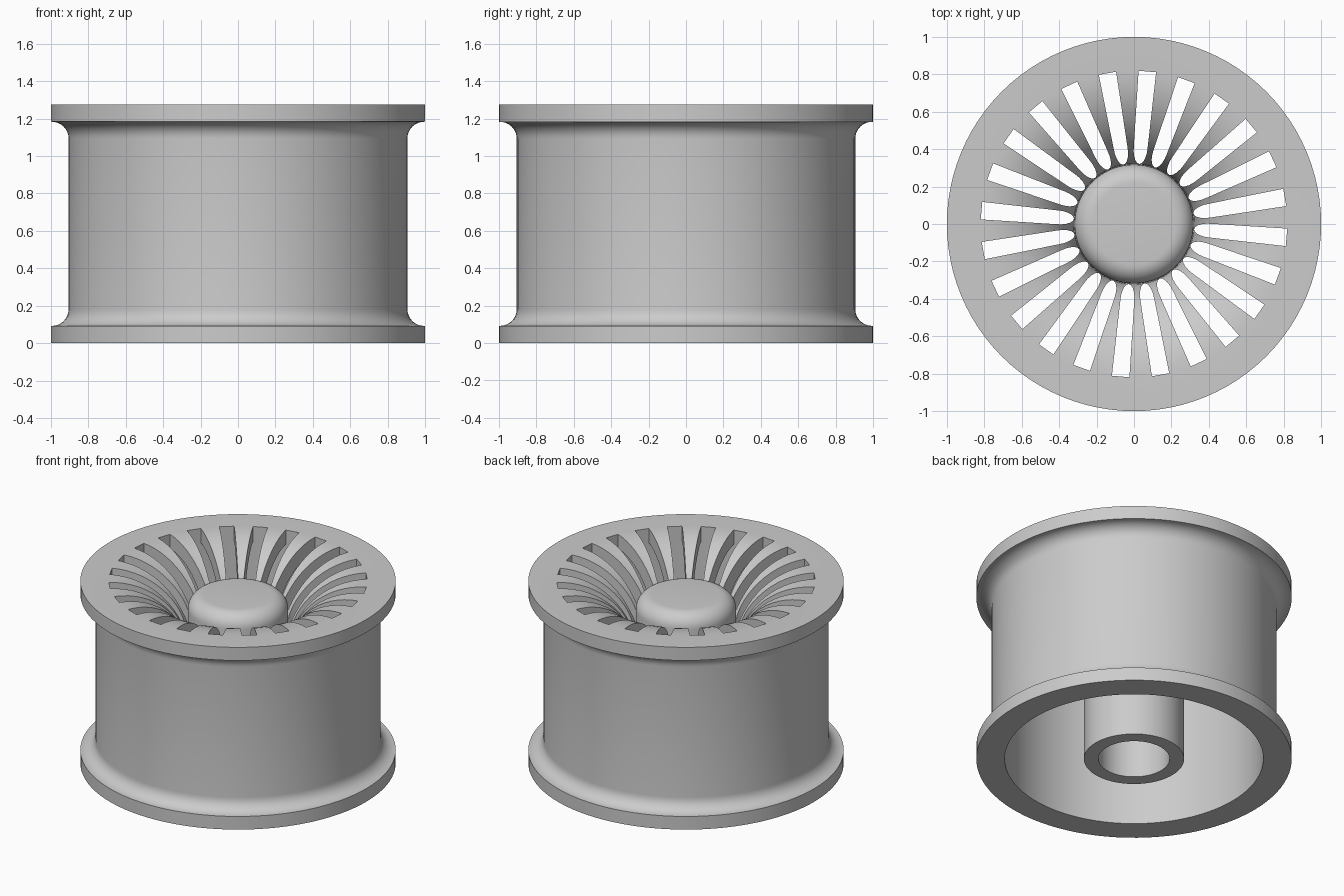
import bpy, bmesh
from math import sin, cos, pi, radians

SEG = 96       # sides of the turned parts
SLOTS = 24     # openings between spokes
TOP = 1.275

if "Cube" in bpy.data.objects:
    bpy.data.objects.remove(bpy.data.objects["Cube"])

metal = bpy.data.materials.new("grey metal")
metal.use_nodes = True
GREY = (0.6, 0.6, 0.6, 1)
metal.diffuse_color = GREY
metal.node_tree.nodes["Principled BSDF"].inputs["Base Color"].default_value = GREY


def arc(cx, cz, r, start, end, steps):
    """Points on an arc in the radius/height plane, angles in degrees."""
    angles = [radians(start + (end - start) * i / steps) for i in range(steps + 1)]
    return [(cx + r * cos(a), cz + r * sin(a)) for a in angles]


def make_object(name, bm):
    bmesh.ops.recalc_face_normals(bm, faces=bm.faces)
    mesh = bpy.data.meshes.new(name)
    bm.to_mesh(mesh)
    bm.free()
    mesh.materials.append(metal)
    obj = bpy.data.objects.new(name, mesh)
    bpy.context.collection.objects.link(obj)
    return obj


def lathe(name, profile, closed):
    """Turn a profile around z."""
    bm = bmesh.new()
    verts = [bm.verts.new((r, 0, z)) for r, z in profile]
    pairs = list(zip(verts, verts[1:]))
    if closed:
        pairs.append((verts[-1], verts[0]))
    edges = [bm.edges.new(p) for p in pairs]
    bmesh.ops.spin(bm, geom=verts + edges, cent=(0, 0, 0), axis=(0, 0, 1),
                   angle=2 * pi, steps=SEG, use_merge=True)
    bmesh.ops.remove_doubles(bm, verts=bm.verts, dist=0.0001)
    return make_object(name, bm)


def smooth(obj):
    bpy.ops.object.select_all(action="DESELECT")
    obj.select_set(True)
    bpy.context.view_layer.objects.active = obj
    bpy.ops.object.shade_smooth_by_angle(angle=radians(30))


# Rim barrel with both flanges and the trumpet-shaped dish
profile = [(0.82, 0), (1, 0), (1, 0.092)]
profile += arc(0.995, 0.182, 0.09, 270, 180, 8)
profile += arc(0.995, TOP - 0.182, 0.09, 180, 90, 8)
profile += [(1, TOP - 0.092), (1, TOP)]
profile += arc(0.82, 0.775, 0.5, 90, 180, 16)
profile += [(0.30, 0.775), (0.30, 0.68), (0.32, 0.68)]
profile += arc(0.82, 0.775, 0.4, 180, 90, 14)
rim = lathe("spoked_rim", profile, True)

# Slot cutters: tapered, square outside and rounded toward the hub
bm = bmesh.new()
tip = [(0.41 - 0.088 * sin(t), 0.037 * cos(t)) for t in
       [pi * i / 10 for i in range(11)]]
outline = [(0.818, 0.047)] + tip + [(0.818, -0.047)]
for k in range(SLOTS):
    a = radians(10) + 2 * pi * k / SLOTS
    face = bm.faces.new([bm.verts.new((x * cos(a) - y * sin(a),
                                       x * sin(a) + y * cos(a), 0.5))
                         for x, y in outline])
    up = bmesh.ops.extrude_face_region(bm, geom=[face])["geom"]
    bmesh.ops.translate(bm, vec=(0, 0, 1),
                        verts=[v for v in up if isinstance(v, bmesh.types.BMVert)])
cutter = make_object("slot_cutter", bm)

cut = rim.modifiers.new("slots", "BOOLEAN")
cut.operation = "DIFFERENCE"
cut.solver = "EXACT"
cut.object = cutter
bpy.context.view_layer.objects.active = rim
bpy.ops.object.modifier_apply(modifier=cut.name)
bpy.data.objects.remove(cutter)
smooth(rim)

# Hub: rounded cap on top, blind bore from below
hub_profile = [(0, 1.18)] + arc(0.218, 1.08, 0.1, 90, 0, 8)
hub_profile += [(0.318, 0), (0.226, 0), (0.226, 1.0), (0, 1.0)]
smooth(lathe("hub", hub_profile, False))
